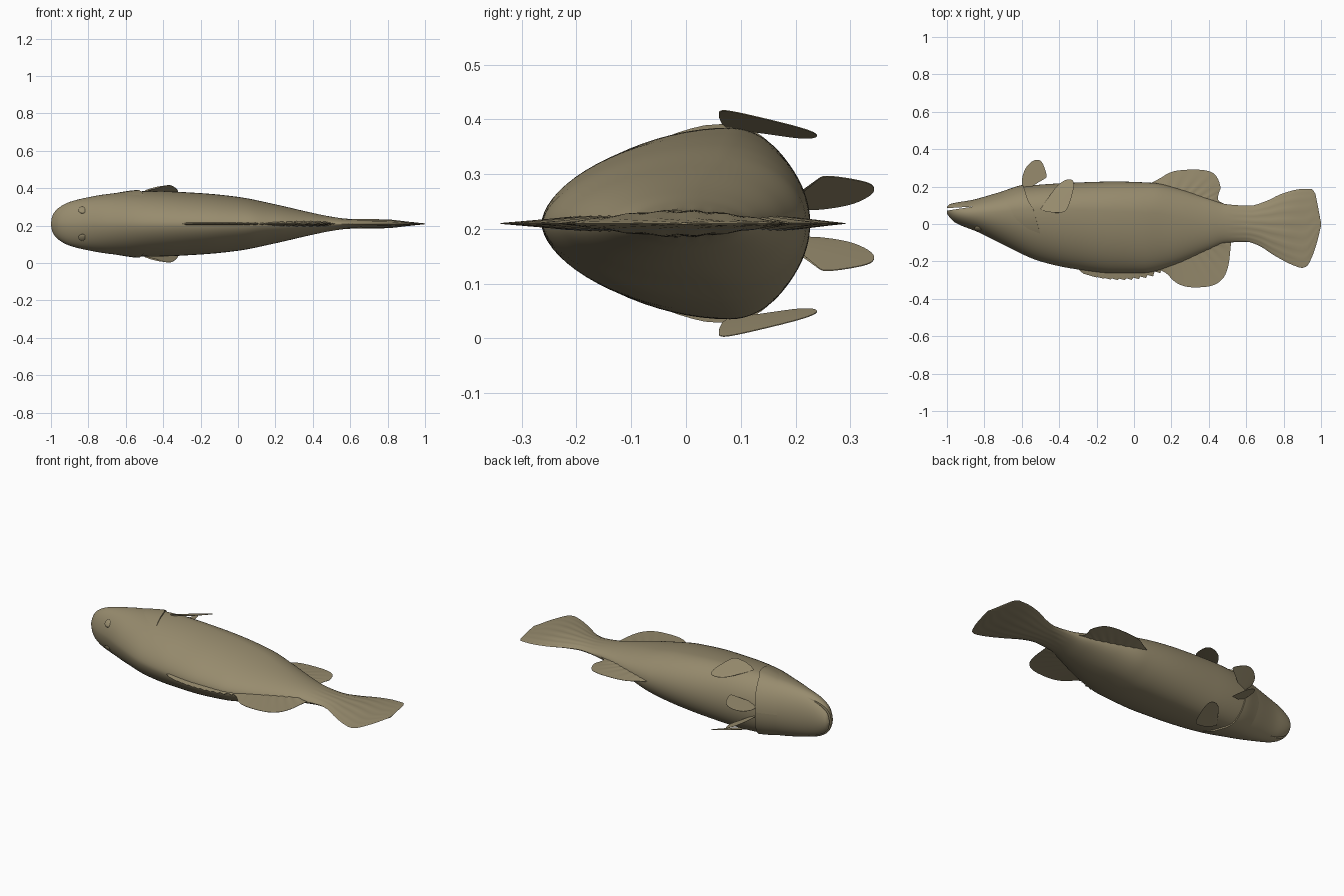
import bpy, bmesh, math
from mathutils import Vector

if "Cube" in bpy.data.objects:
    bpy.data.objects.remove(bpy.data.objects["Cube"])

CZ = 0.21  # height of the fish's mid plane (it lies on its side)
skin = bpy.data.materials.new("olive tan skin")
skin.diffuse_color = (0.31, 0.26, 0.155, 1)
skin.use_nodes = True
skin.node_tree.nodes["Principled BSDF"].inputs["Base Color"].default_value = skin.diffuse_color


def make(name, verts, faces, angle=50):
    me = bpy.data.meshes.new(name)
    me.from_pydata(verts, [], faces)
    bm = bmesh.new()
    bm.from_mesh(me)
    bmesh.ops.remove_doubles(bm, verts=bm.verts, dist=1e-5)
    bmesh.ops.recalc_face_normals(bm, faces=bm.faces)
    bm.to_mesh(me)
    bm.free()
    ob = bpy.data.objects.new(name, me)
    bpy.context.collection.objects.link(ob)
    me.materials.append(skin)
    smooth(ob, angle)
    return ob


def smooth(ob, angle):
    bpy.ops.object.select_all(action='DESELECT')
    bpy.context.view_layer.objects.active = ob
    ob.select_set(True)
    bpy.ops.object.shade_smooth_by_angle(angle=math.radians(angle))


def curve(tab, x):
    """Monotone cubic through (x, value) pairs."""
    n = len(tab)
    d = [(tab[i+1][1]-tab[i][1])/(tab[i+1][0]-tab[i][0]) for i in range(n-1)]

    def slope(i):
        if i == 0 or i == n-1:
            return d[min(i, n-2)]
        a, b = d[i-1], d[i]
        return 0 if a*b <= 0 else 2*a*b/(a+b)
    x = min(max(x, tab[0][0]), tab[-1][0])
    i = next(k for k in range(n-1) if x <= tab[k+1][0])
    h = tab[i+1][0]-tab[i][0]
    t = (x-tab[i][0])/h
    return ((1+2*t)*(1-t)**2*tab[i][1] + t*(1-t)**2*h*slope(i)
            + t*t*(3-2*t)*tab[i+1][1] + t*t*(t-1)*h*slope(i+1))


# Body profiles along the length: belly line, back line and half width
BELLY = [(-1, .092), (-.985, .106), (-.86, .13), (-.7, .175), (-.6, .2), (-.4, .217), (-.1, .227), (.1, .22),
         (.25, .185), (.4, .135), (.5, .105), (.62, .098), (.7, .12), (.8, .165), (.9, .187), (.95, .187),
         (.968, .165), (.985, .085), (1, .005)]
BACK = [(-1, .055), (-.985, .035), (-.96, .01), (-.83, -.045), (-.7, -.11), (-.5, -.2), (-.3, -.243), (-.1, -.264),
        (.05, -.262), (.2, -.225), (.4, -.14), (.5, -.1), (.6, -.095), (.66, -.112), (.75, -.168), (.85, -.22),
        (.9, -.235), (.925, -.225), (.95, -.18), (.975, -.11), (1, -.01)]
WIDTH = [(-1, .002), (-.995, .035), (-.98, .064), (-.95, .092), (-.9, .117), (-.8, .142), (-.7, .159), (-.55, .173),
         (-.45, .175), (-.2, .164), (0, .144), (.2, .104), (.4, .058), (.5, .038), (.6, .026), (.8, .022), (.9, .012), (1, .002)]
MID = [(-1, .5), (-.7, .62), (-.4, .69), (.1, .66), (.5, .5), (1, .5)]


def skin_point(x, t, off=0.0):
    """Point on the body: t = 0 at belly, pi at back."""
    yb, yd, w = curve(BELLY, x), curve(BACK, x), curve(WIDTH, x)
    ym = yd + (yb-yd)*curve(MID, x)
    c, s = math.cos(t), math.sin(t)
    tail = min(max((x-.5)/.25, 0), 1)
    p = (1.15 if c < 0 else 1.0) + .6*tail
    z = math.copysign(abs(s)**p, s)*w*(1+.08*tail*math.cos(18*t))
    y = ym + (c*(yb-ym) if c > 0 else c*(ym-yd))
    return Vector((x, y+off*c, CZ+z+off*s))


# Body with tail fan
NS = 72
xs = [-1, -.998, -.995, -.99, -.985, -.98, -.97, -.96] + [-.94+.02*i for i in range(94)] + \
     [.93, .94, .95, .96, .97, .98, .985, .99, .995, 1]
verts = [skin_point(x, 2*math.pi*j/NS) for x in xs for j in range(NS)]
faces = [(i*NS+j, i*NS+(j+1) % NS, (i+1)*NS+(j+1) % NS, (i+1)*NS+j)
         for i in range(len(xs)-1) for j in range(NS)]
faces += [tuple(range(NS)), tuple(range((len(xs)-1)*NS, len(xs)*NS))]
body = make("body", verts, faces)

# Mouth slit cut by a wedge
tri = [(-1.05, .064), (-1.05, .082), (-.86, .093)]
cutter = make("mouth_cutter", [(x, y, z) for z in (0, .42) for x, y in tri],
              [(0, 1, 2), (3, 4, 5), (0, 1, 4, 3), (1, 2, 5, 4), (2, 0, 3, 5)])
cutter.hide_render = True
cutter.hide_set(True)
mod = body.modifiers.new("mouth", 'BOOLEAN')
mod.operation, mod.object, mod.solver = 'DIFFERENCE', cutter, 'EXACT'
bpy.context.view_layer.objects.active = body
bpy.ops.object.modifier_apply(modifier="mouth")
bpy.data.objects.remove(cutter)
smooth(body, 50)


def spline(pts, n, sharp=False):
    out = []
    m = len(pts)-1
    for k in range(n+1):
        f = k/n*m
        i = min(int(f), m-1)
        t = f-i
        a, b = Vector(pts[i]), Vector(pts[i+1])
        if sharp:
            out.append(a.lerp(b, t))
            continue
        p, q = Vector(pts[max(i-1, 0)]), Vector(pts[min(i+2, m)])
        out.append(.5*(2*a+(b-p)*t+(2*p-5*a+4*b-q)*t*t+(3*a-p-3*b+q)*t**3))
    return out


def fin(name, base, edge, height, thick, n=40, sharp=False, rays=0.0):
    """Two-sided tapered fin between a base line and an outer edge, both in x, y."""
    rows = 6
    B, E = spline(base, n, True), spline(edge, n, sharp)
    verts, faces = [], []
    for side in (1, -1):
        o = len(verts)
        for r in range(rows+1):
            f = r/rows
            for k in range(n+1):
                p = B[k].lerp(E[k], f)
                end = min(1, k/3, (n-k)/3)
                h = thick*(1-f)*end*(1+rays*math.cos(k*math.pi/2)) + .0008
                verts.append((p.x, p.y, height(p.x, p.y)+side*h))
        for r in range(rows):
            for k in range(n):
                a = o+r*(n+1)+k
                faces.append((a, a+1, a+n+2, a+n+1))
    # close the rim
    N = (rows+1)*(n+1)
    rim = [r*(n+1) for r in range(rows)] + [rows*(n+1)+k for k in range(n)] + \
          [r*(n+1)+n for r in range(rows, 0, -1)] + list(range(n, 0, -1))
    faces += [(a, b, b+N, a+N) for a, b in zip(rim, rim[1:]+rim[:1])]
    return make(name, verts, faces, 60)


def flat(x, y):
    return CZ


# Fins on the mid plane
fin("rear_dorsal_fin", [(.11, -.2), (.48, -.08)],
    [(.11, -.235), (.17, -.262), (.22, -.31), (.28, -.335), (.36, -.338), (.43, -.325), (.48, -.285),
     (.505, -.22), (.515, -.14), (.52, -.09)], flat, .014, rays=.15)
fin("anal_fin", [(.1, .18), (.44, .09)],
    [(.09, .218), (.14, .245), (.2, .278), (.28, .29), (.38, .287), (.435, .262), (.462, .2), (.452, .16),
     (.452, .125), (.5, .1)], flat, .014, rays=.15)
spines = []
for i in range(11):
    x = -.27+.038*i
    y = -.262-.038*math.sin(math.pi*min(1, (i+.5)/10.5))**.6
    spines += [(x, y+.008), (x+.03, y)]
fin("spiny_dorsal_fin", [(-.3, -.225), (.14, -.225)], [(-.3, -.24)]+spines+[(.15, -.235)],
    flat, .012, n=69, sharp=True)

# Paired fins, gill covers and eyes
for side, label in ((1, "left"), (-1, "right")):
    fin(label+"_pectoral_fin", [(-.5, .08), (-.47, .066), (-.42, .06)],
        [(-.5, .08), (-.455, .145), (-.41, .205), (-.365, .235), (-.33, .235), (-.322, .2), (-.34, .125),
         (-.36, .078), (-.385, .062), (-.42, .06)],
        lambda x, y: CZ+side*(.174+.22*(x+.5)-.3*(y-.08)), .003)
    fin(label+"_pelvic_fin", [(-.6, .19), (-.55, .19)],
        [(-.6, .2), (-.597, .25), (-.575, .305), (-.535, .34), (-.5, .338), (-.478, .3), (-.468, .252),
         (-.495, .236), (-.53, .222), (-.55, .19)],
        lambda x, y: CZ+side*(.025+.06*(x+.6)/.13), .003)

    # Raised gill cover following the body surface
    verts, faces, R, C = [], [], 24, 12
    for r in range(R+1):
        t = math.radians(125)*r/R
        rear = curve([(0, -.6), (1.1, -.57), (1.6, -.535), (2.2, -.49)], t)
        for c in range(C+2):
            u = min(c/C, 1)
            off = -.003+.011*u*min(1, (R-r)/5)
            if c == C+1:
                off = -.015
            verts.append(skin_point(rear-.16*(1-u), side*t, off))
    for r in range(R):
        for c in range(C+1):
            a = r*(C+2)+c
            faces.append((a, a+1, a+C+3, a+C+2))
    gill = make(label+"_gill_cover", verts, faces, 45)
    if gill.data.polygons[R//2*(C+1)].normal.z*side < 0:
        gill.data.flip_normals()

    # Eye set into the upper head
    p = skin_point(-.832, side*math.radians(144))
    q = skin_point(-.832, side*math.radians(144), 1)
    bpy.ops.mesh.primitive_uv_sphere_add(segments=24, ring_count=12, radius=.022, location=p)
    eye = bpy.context.object
    eye.name = label+"_eye"
    eye.scale.z = .35
    eye.rotation_euler = (q-p).to_track_quat('Z', 'Y').to_euler()
    eye.data.materials.append(skin)
    smooth(eye, 60)
